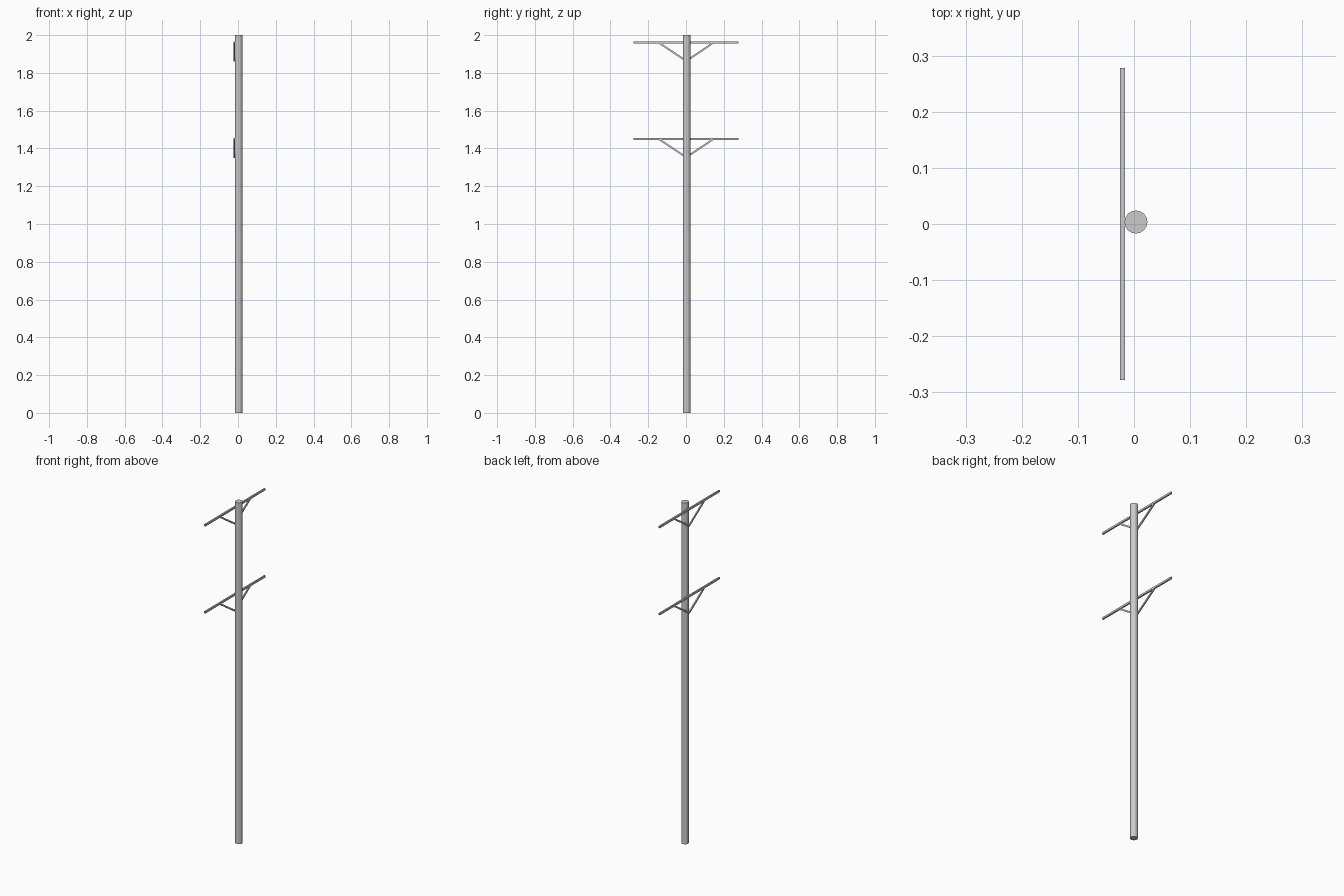
import bpy
from mathutils import Vector

if "Cube" in bpy.data.objects:
    bpy.data.objects.remove(bpy.data.objects["Cube"])

POLE_X, POLE_Y, POLE_R = 0.0035, 0.0035, 0.0205
ARM_X = -0.0205


def beam(name, start, end, width, height):
    """Square bar running between two points, width measured along x."""
    a, b = Vector(start), Vector(end)
    d = b - a
    side = Vector((1, 0, 0)) * width / 2
    up = d.normalized().cross(Vector((1, 0, 0))) * height / 2
    verts = [p + s * side + u * up for p in (a, b)
             for s, u in ((-1, -1), (1, -1), (1, 1), (-1, 1))]
    faces = [(3, 2, 1, 0), (4, 5, 6, 7)]
    faces += [(i, (i + 1) % 4, (i + 1) % 4 + 4, i + 4) for i in range(4)]
    mesh = bpy.data.meshes.new(name)
    mesh.from_pydata(verts, [], faces)
    obj = bpy.data.objects.new(name, mesh)
    bpy.context.collection.objects.link(obj)
    # make all normals point outwards
    import bmesh
    bm = bmesh.new()
    bm.from_mesh(mesh)
    bmesh.ops.recalc_face_normals(bm, faces=bm.faces)
    bm.to_mesh(mesh)
    bm.free()
    return obj


# main pole
bpy.ops.mesh.primitive_cylinder_add(vertices=16, radius=POLE_R, depth=2,
                                    location=(POLE_X, POLE_Y, 1))
bpy.context.object.name = "pole"

# two crossarms, each with a V of braces
for level, z in (("upper", 1.96), ("lower", 1.45)):
    beam(f"{level}_crossarm", (ARM_X, -0.278, z), (ARM_X, 0.278, z), 0.009, 0.011)
    for label, s in (("near", -1), ("far", 1)):
        beam(f"{level}_{label}_brace", (ARM_X, 0.001 + s * 0.145, z),
             (ARM_X, 0.001, z - 0.097), 0.007, 0.009)
